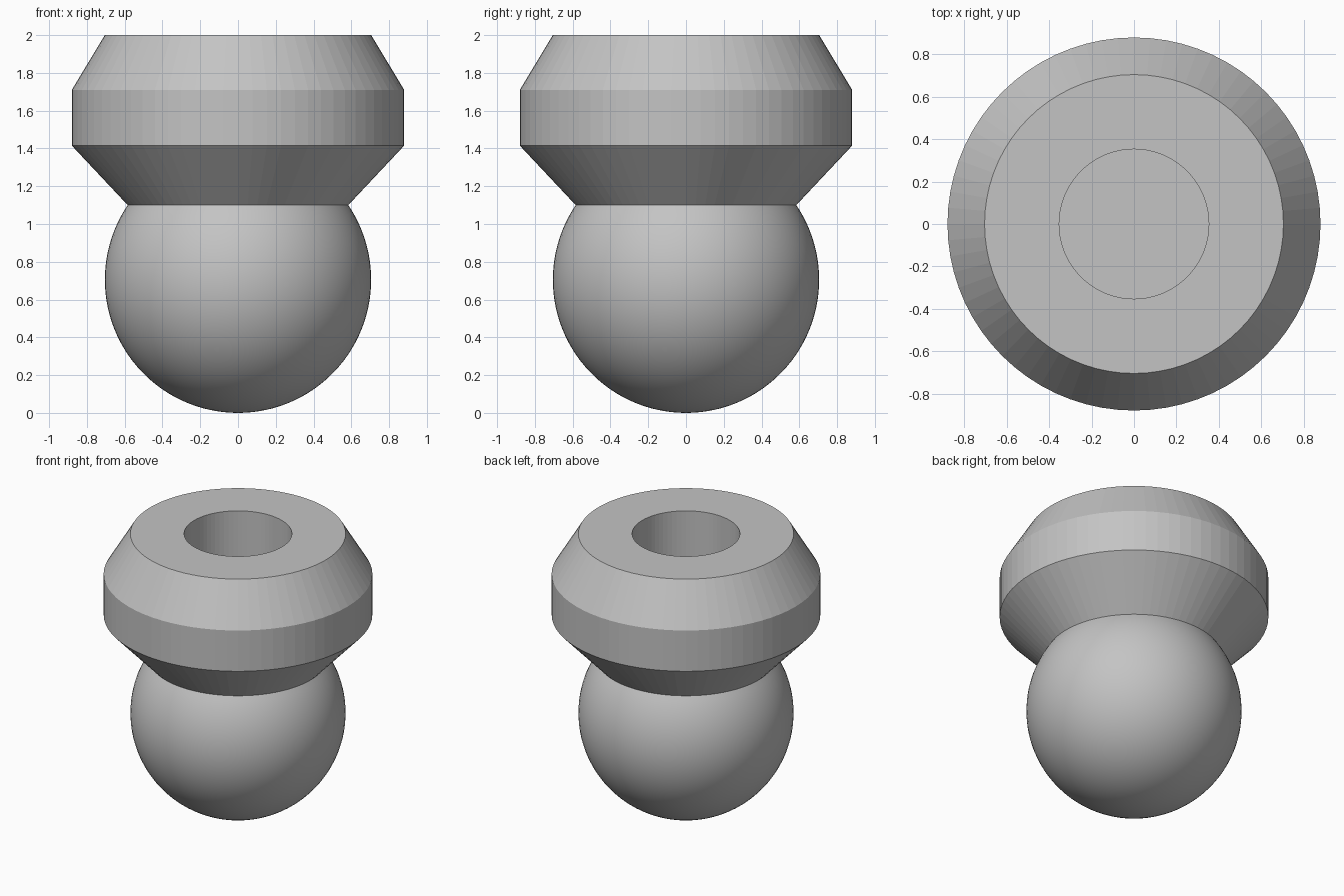
import bpy, bmesh, math

if "Cube" in bpy.data.objects:
    bpy.data.objects.remove(bpy.data.objects["Cube"], do_unlink=True)

SEGMENTS = 72
BALL_R = 0.705
NECK_Z = 1.10
NECK_R = math.sqrt(BALL_R ** 2 - (NECK_Z - BALL_R) ** 2)
HOLE_R = 0.353
HOLE_Z = 1.0

grey = bpy.data.materials.new("plain grey")
grey.use_nodes = True
colour = (0.55, 0.55, 0.55, 1)
grey.diffuse_color = colour
grey.node_tree.nodes["Principled BSDF"].inputs["Base Color"].default_value = colour


def lathe(name, profile, smooth_angle):
    """Revolve a list of (radius, height) points about the z axis."""
    bm = bmesh.new()
    verts = [bm.verts.new((r, 0, z)) for r, z in profile]
    edges = [bm.edges.new(pair) for pair in zip(verts, verts[1:])]
    bmesh.ops.spin(bm, geom=verts + edges, cent=(0, 0, 0), axis=(0, 0, 1),
                   angle=math.tau, steps=SEGMENTS, use_duplicate=False)
    bmesh.ops.remove_doubles(bm, verts=bm.verts, dist=1e-4)
    bmesh.ops.recalc_face_normals(bm, faces=bm.faces)
    # Make sure the outermost face looks away from the axis
    outer = max(bm.faces, key=lambda f: f.calc_center_median().xy.length)
    if outer.normal.xy.dot(outer.calc_center_median().xy) < 0:
        bmesh.ops.reverse_faces(bm, faces=bm.faces)
    mesh = bpy.data.meshes.new(name)
    bm.to_mesh(mesh)
    bm.free()
    mesh.materials.append(grey)
    obj = bpy.data.objects.new(name, mesh)
    bpy.context.collection.objects.link(obj)
    if smooth_angle:
        bpy.ops.object.select_all(action='DESELECT')
        obj.select_set(True)
        bpy.context.view_layer.objects.active = obj
        bpy.ops.object.shade_smooth_by_angle(angle=math.radians(smooth_angle))
    return obj


# Ball: arc from the bottom pole up to the neck
end = math.asin((NECK_Z - BALL_R) / BALL_R)
steps = 40
angles = [-math.pi / 2 + (end + math.pi / 2) * i / steps for i in range(steps + 1)]
lathe("ball", [(BALL_R * math.cos(a), BALL_R + BALL_R * math.sin(a)) for a in angles], 30)

# Collar: flared underside, straight band, tapered top and blind hole
lathe("collar", [(NECK_R, NECK_Z), (0.88, 1.415), (0.88, 1.71), (0.705, 2.0),
                 (HOLE_R, 2.0), (HOLE_R, HOLE_Z), (0, HOLE_Z)], 0)
